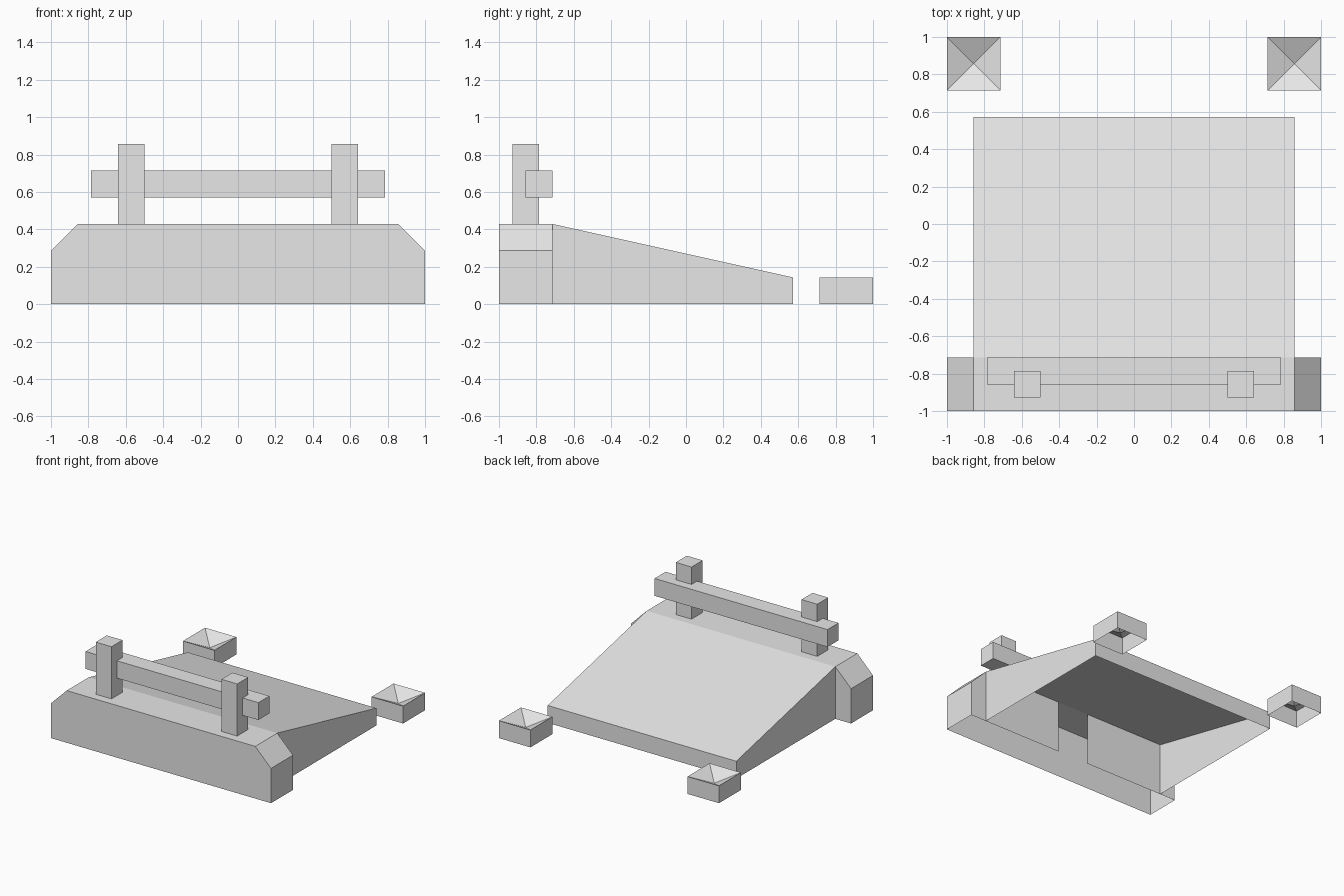
import bpy
import bmesh
from mathutils import Vector

if "Cube" in bpy.data.objects:
    bpy.data.objects.remove(bpy.data.objects["Cube"], do_unlink=True)

U = 1 / 7  # the model sits on a fourteen by fourteen unit grid

grey = bpy.data.materials.new("plain_grey")
grey.use_nodes = True
grey.diffuse_color = (0.8, 0.8, 0.8, 1)
grey.node_tree.nodes["Principled BSDF"].inputs["Base Color"].default_value = (0.8, 0.8, 0.8, 1)


def prism(points, step):
    """Closed prism: a flat profile in grid units, extruded along step."""
    bm = bmesh.new()
    face = bm.faces.new([bm.verts.new(Vector(p) * U) for p in points])
    out = bmesh.ops.extrude_face_region(bm, geom=[face], use_keep_orig=True)
    moved = [g for g in out["geom"] if isinstance(g, bmesh.types.BMVert)]
    bmesh.ops.translate(bm, verts=moved, vec=Vector(step) * U)
    bmesh.ops.recalc_face_normals(bm, faces=bm.faces)
    return bm


def box(x, y, z):
    """Closed box from (low, high) ranges in grid units."""
    base = [(x[0], y[0], z[0]), (x[1], y[0], z[0]), (x[1], y[1], z[0]), (x[0], y[1], z[0])]
    return prism(base, (0, 0, z[1] - z[0]))


def facing(bm, direction):
    return [f for f in bm.faces if f.normal.dot(Vector(direction)) > 0.99]


def remove(bm, direction):
    bmesh.ops.delete(bm, geom=facing(bm, direction), context="FACES")


def finish(bm, name):
    mesh = bpy.data.meshes.new(name)
    bm.to_mesh(mesh)
    bm.free()
    mesh.materials.append(grey)
    obj = bpy.data.objects.new(name, mesh)
    bpy.context.collection.objects.link(obj)


# Front wall: hollow, chamfered, with a full-height opening in its back
profile = [(-7, -7, 0), (7, -7, 0), (7, -7, 2), (6, -7, 3), (-6, -7, 3), (-7, -7, 2)]
wall = prism(profile, (0, 2, 0))
remove(wall, (0, 0, -1))
for x in (-1, 1):
    back = facing(wall, (0, 1, 0))
    geom = back + list({e for f in back for e in f.edges}) + list({v for f in back for v in f.verts})
    bmesh.ops.bisect_plane(wall, geom=geom, plane_co=(x * U, 0, 0), plane_no=(1, 0, 0))
opening = [f for f in facing(wall, (0, 1, 0)) if abs(f.calc_center_median().x) < U / 2]
bmesh.ops.delete(wall, geom=opening, context="FACES")
finish(wall, "front_wall")

# Ramp: hollow wedge, open below and towards the wall
ramp = prism([(-6, -5, 0), (-6, 4, 0), (-6, 4, 1), (-6, -5, 3)], (12, 0, 0))
remove(ramp, (0, 0, -1))
remove(ramp, (0, -1, 0))
finish(ramp, "ramp")

# Rail with its two posts
finish(box((-5.5, 5.5), (-6, -5), (4, 5)), "rail")
for side, x in (("right", -4.5), ("left", 3.5)):
    post = box((x, x + 1), (-6.5, -5.5), (3, 6))
    remove(post, (0, 0, -1))
    finish(post, side + "_post")

# Corner blocks: open below, with a pyramid-shaped pit in the top
for side, x in (("right", -7), ("left", 5)):
    block = box((x, x + 2), (5, 7), (0, 1))
    remove(block, (0, 0, -1))
    pit = bmesh.ops.poke(block, faces=facing(block, (0, 0, 1)))
    pit["verts"][0].co.z = U / 2
    finish(block, side + "_corner_block")
